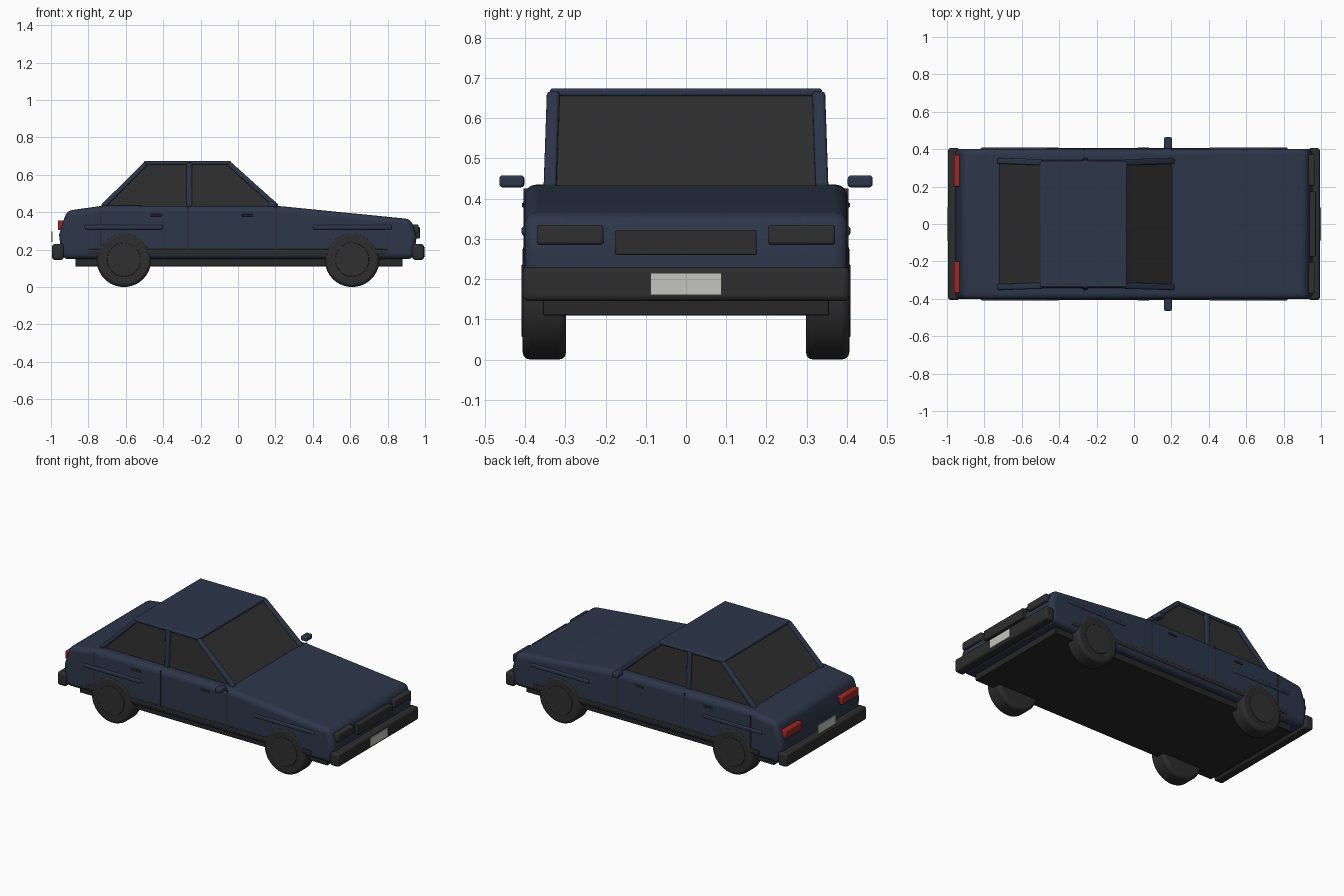
import bpy, bmesh, math
from mathutils import Vector

if "Cube" in bpy.data.objects:
    bpy.data.objects.remove(bpy.data.objects["Cube"])


def mat(name, r, g, b):
    m = bpy.data.materials.new(name)
    m.diffuse_color = (r, g, b, 1)
    m.use_nodes = True
    m.node_tree.nodes["Principled BSDF"].inputs["Base Color"].default_value = m.diffuse_color
    return m


NAVY = mat("navy paint", 0.026, 0.037, 0.068)
GLASS = mat("dark glass", 0.028, 0.028, 0.028)
BLACK = mat("black trim", 0.026, 0.026, 0.026)
UNDER = mat("underbody black", 0.02, 0.02, 0.02)
LAMP = mat("grey lamp", 0.03, 0.03, 0.031)
RED = mat("red lamp", 0.32, 0.02, 0.018)
PLATE = mat("plate white", 0.55, 0.55, 0.53)


def finish(name, bm, m, bevel=0.0, seg=3, limit=30):
    bmesh.ops.recalc_face_normals(bm, faces=bm.faces)
    me = bpy.data.meshes.new(name)
    bm.to_mesh(me)
    bm.free()
    ob = bpy.data.objects.new(name, me)
    bpy.context.collection.objects.link(ob)
    me.materials.append(m)
    if bevel:
        mod = ob.modifiers.new("bevel", "BEVEL")
        mod.width, mod.segments = bevel, seg
        mod.limit_method, mod.angle_limit = "ANGLE", math.radians(limit)
    bpy.ops.object.select_all(action="DESELECT")
    ob.select_set(True)
    bpy.context.view_layer.objects.active = ob
    bpy.ops.object.shade_smooth_by_angle(angle=math.radians(35))
    return ob


def box(name, x, y, z, m, bevel=0.0):
    """Box from (min, max) ranges on each axis."""
    bm = bmesh.new()
    bmesh.ops.create_cube(bm, size=1)
    for v in bm.verts:
        v.co = [r[0] if c < 0 else r[1] for r, c in zip((x, y, z), v.co)]
    return finish(name, bm, m, bevel)


def sides(name, x, y, z, m, bevel=0.0):
    """The same box on the left and right side."""
    for s, tag in ((-1, "right"), (1, "left")):
        box(f"{name}_{tag}", x, sorted((s * y[0], s * y[1])), z, m, bevel)


def extrude(name, profile, y0, y1, m, bevel=0.0, seg=3, top=None):
    """Side profile (x, z) extruded along y; top = half width for upper points."""
    bm = bmesh.new()
    zmin = min(p[1] for p in profile)
    zmax = max(p[1] for p in profile)

    def ring(s, w):
        out = []
        for x, z in profile:
            t = (z - zmin) / (zmax - zmin)
            yy = w if top is None else s * (abs(w) + (top - abs(w)) * t)
            out.append(bm.verts.new((x, yy, z)))
        return out
    a, b = ring(-1, y0), ring(1, y1)
    n = len(a)
    bm.faces.new(a)
    bm.faces.new(b[::-1])
    for i in range(n):
        bm.faces.new((a[i], b[i], b[(i + 1) % n], a[(i + 1) % n]))
    return finish(name, bm, m, bevel, seg)


def bar(name, p, q, w, d, m, bevel):
    """Rectangular bar from p to q; w is along y, d is in the xz plane."""
    p, q = Vector(p), Vector(q)
    side = Vector((0, 1, 0)) * w / 2
    up = (q - p).cross(side).normalized() * d / 2
    bm = bmesh.new()
    rings = [[bm.verts.new(c + side * i + up * j)
              for i, j in ((-1, -1), (1, -1), (1, 1), (-1, 1))] for c in (p, q)]
    a, b = rings
    bm.faces.new(a)
    bm.faces.new(b[::-1])
    for i in range(4):
        bm.faces.new((a[i], b[i], b[(i + 1) % 4], a[(i + 1) % 4]))
    return finish(name, bm, m, bevel)


def disc(name, x, y0, y1, z, r, m, bevel):
    bm = bmesh.new()
    bmesh.ops.create_cone(bm, cap_ends=True, segments=40, radius1=r, radius2=r,
                          depth=abs(y1 - y0))
    for v in bm.verts:
        cx, cy, cz = v.co
        v.co = (x + cx, (y0 + y1) / 2 + cz, z + cy)
    return finish(name, bm, m, bevel)


# Lower body
extrude("body", [(-0.94, 0.15), (-0.957, 0.28), (-0.915, 0.408), (-0.72, 0.435),
                 (0.22, 0.433), (0.925, 0.363), (0.955, 0.27), (0.94, 0.15)],
        -0.402, 0.402, NAVY, 0.03, 4)
box("underbody", (-0.87, 0.88), (-0.355, 0.355), (0.11, 0.17), UNDER, 0.003)

# Cabin glass, roof and pillars
extrude("cabin_glass", [(-0.73, 0.425), (0.212, 0.425), (-0.05, 0.664), (-0.493, 0.664)],
        -0.342, 0.342, GLASS, top=0.328)
box("roof", (-0.502, -0.038), (-0.338, 0.338), (0.655, 0.674), NAVY, 0.006)
for s, tag in ((-1, "right"), (1, "left")):
    bar(f"front_pillar_{tag}", (0.21, s * 0.338, 0.428), (-0.048, s * 0.33, 0.66),
        0.032, 0.026, NAVY, 0.008)
    bar(f"rear_pillar_{tag}", (-0.725, s * 0.338, 0.428), (-0.492, s * 0.33, 0.66),
        0.032, 0.026, NAVY, 0.008)
    bar(f"middle_pillar_{tag}", (-0.26, s * 0.339, 0.425), (-0.26, s * 0.33, 0.665),
        0.026, 0.03, NAVY, 0.006)

# Wheels
for x, end in ((-0.61, "rear"), (0.61, "front")):
    for s, tag in ((-1, "right"), (1, "left")):
        disc(f"{end}_tyre_{tag}", x, s * 0.298, s * 0.406, 0.146, 0.146, BLACK, 0.018)
        disc(f"{end}_hub_{tag}", x, s * 0.33, s * 0.409, 0.146, 0.09, LAMP, 0.003)

# Bumpers and number plates
for s, end in ((1, "front"), (-1, "rear")):
    box(f"{end}_bumper", sorted((s * 0.932, s * 0.994)), (-0.406, 0.406),
        (0.145, 0.23), BLACK, 0.014)
box("front_plate", (0.991, 0.999), (-0.088, 0.088), (0.16, 0.215), PLATE)
box("rear_plate", (-0.999, -0.992), (-0.088, 0.088), (0.242, 0.296), PLATE)

# Lamps and grille
sides("headlamp", (0.91, 0.966), (0.205, 0.371), (0.286, 0.335), LAMP, 0.007)
box("grille", (0.92, 0.972), (-0.175, 0.175), (0.26, 0.322), BLACK, 0.004)
sides("tail_lamp", (-0.963, -0.92), (0.2, 0.37), (0.305, 0.357), RED, 0.007)

# Side trim, door gaps, handles and mirrors
sides("sill_strip", (-0.8, 0.8), (0.39, 0.405), (0.176, 0.203), BLACK, 0.004)
for i, x in enumerate((-0.735, -0.268, 0.203)):
    sides(f"door_gap_{i + 1}", (x - 0.004, x + 0.004), (0.39, 0.4035),
          (0.2, 0.425 if i else 0.41), BLACK)
for i, x in enumerate((-0.438, 0.05)):
    sides(f"door_handle_{i + 1}", (x - 0.031, x + 0.031), (0.39, 0.408),
          (0.378, 0.39), BLACK, 0.003)
for i, x in enumerate((-0.61, 0.612)):
    sides(f"side_moulding_{i + 1}", (x - 0.21, x + 0.21), (0.39, 0.409),
          (0.308, 0.332), NAVY, 0.008)
sides("mirror", (0.16, 0.203), (0.402, 0.464), (0.428, 0.458), NAVY, 0.008)
